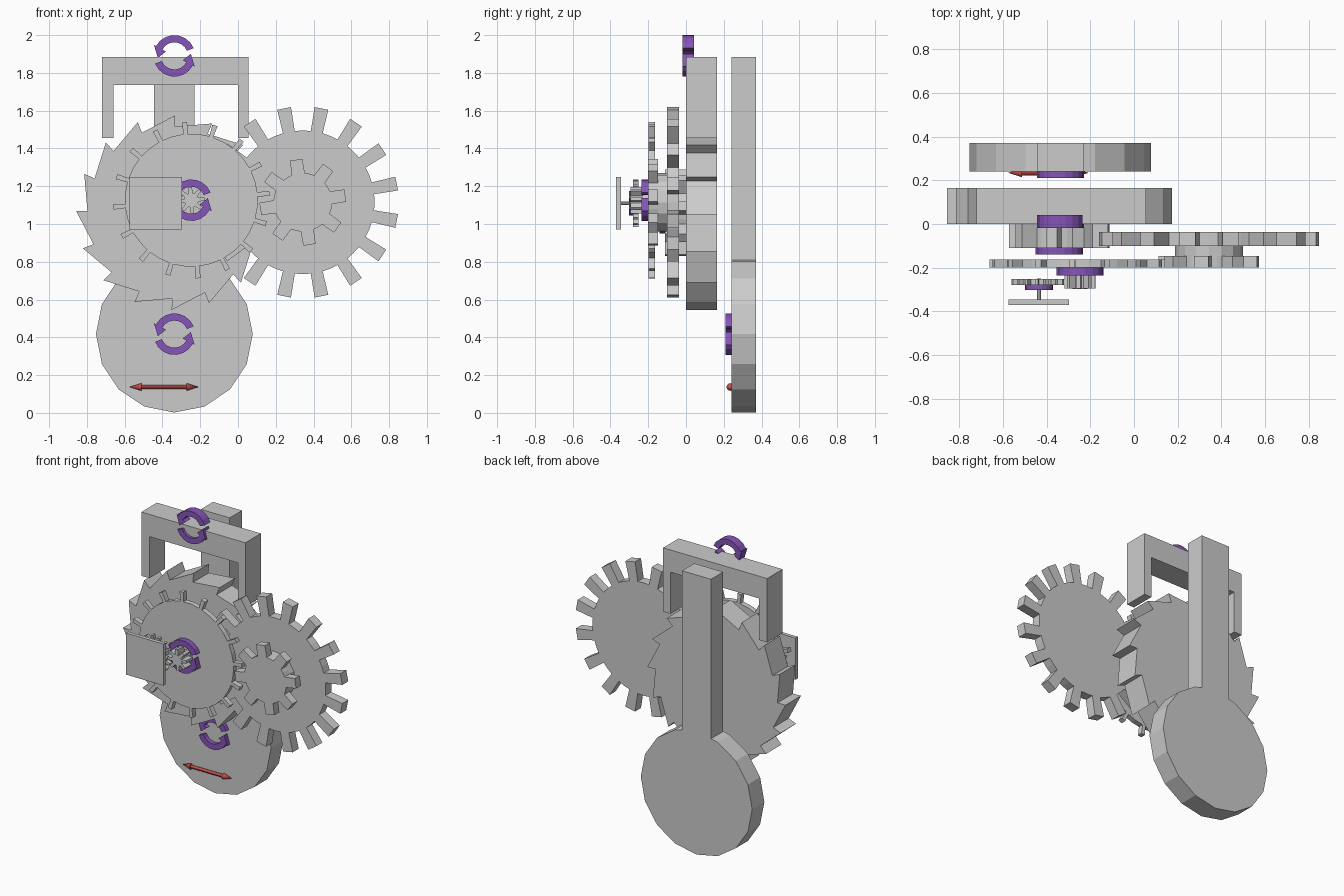
import bpy, bmesh
from math import sin, cos, pi, radians

if "Cube" in bpy.data.objects:
    bpy.data.objects.remove(bpy.data.objects["Cube"])


def material(name, color):
    m = bpy.data.materials.new(name)
    m.diffuse_color = color
    m.use_nodes = True
    m.node_tree.nodes["Principled BSDF"].inputs["Base Color"].default_value = m.diffuse_color
    return m


purple = material("purple", (0.24, 0.09, 0.48, 1))
red = material("red", (0.55, 0.08, 0.07, 1))


def polar(c, r, a):
    return (c[0] + r * cos(a), c[1] + r * sin(a))


def prism(name, outlines, y0, y1, mat=None):
    """Extrude closed x-z outlines from y0 to y1."""
    bm = bmesh.new()
    for pts in outlines:
        f = bm.faces.new([bm.verts.new((x, y0, z)) for x, z in pts])
        ext = bmesh.ops.extrude_face_region(bm, geom=[f])["geom"]
        bmesh.ops.translate(bm, vec=(0, y1 - y0, 0),
                            verts=[v for v in ext if isinstance(v, bmesh.types.BMVert)])
    # keep the front cap when the extrude has consumed it
    bmesh.ops.holes_fill(bm, edges=[e for e in bm.edges if e.is_boundary], sides=0)
    bmesh.ops.recalc_face_normals(bm, faces=bm.faces)
    me = bpy.data.meshes.new(name)
    bm.to_mesh(me)
    bm.free()
    ob = bpy.data.objects.new(name, me)
    bpy.context.collection.objects.link(ob)
    if mat:
        me.materials.append(mat)
    return ob


def disc(name, c, r, y0, y1, n=16):
    return prism(name, [[polar(c, r, 2 * pi * i / n) for i in range(n)]], y0, y1)


def gear(name, c, root, tip, n, root_w, tip_w, start, y0, y1):
    """Spur gear with n straight teeth; widths in units, start angle in degrees."""
    pts, step = [], 2 * pi / n
    for i in range(n):
        a = radians(start) + i * step
        hr, ht = root_w / 2 / root, tip_w / 2 / tip
        pts += [polar(c, root, a - hr), polar(c, tip, a - ht), polar(c, tip, a + ht),
                polar(c, root, a + hr), polar(c, root, a + step / 2)]
    return prism(name, [pts], y0, y1)


def turn_arrow(name, c, y0, y1, s=1.0):
    """Pair of curved arrows showing counter-clockwise rotation."""
    outlines = []
    for k in (0, pi):
        arc = [radians(22 + 130 * i / 7) + k for i in range(8)]
        head = radians(152) + k
        pts = [polar(c, 0.11 * s, a) for a in arc]
        pts += [polar(c, 0.122 * s, head), polar(c, 0.088 * s, radians(187) + k),
                polar(c, 0.05 * s, head)]
        pts += [polar(c, 0.072 * s, a) for a in reversed(arc)]
        outlines.append(pts)
    return prism(name, outlines, y0, y1, purple)


def box(name, x0, x1, z0, z1, y0, y1):
    return prism(name, [[(x0, z0), (x1, z0), (x1, z1), (x0, z1)]], y0, y1)


# Axes of the moving parts (x, z)
bob = (-0.337, 0.417)
escape = (-0.342, 1.06)
large = (0.343, 1.115)
thin = (-0.247, 1.126)
hand = (-0.435, 1.11)

# Pendulum
disc("pendulum_bob", bob, 0.415, 0.24, 0.37)
box("pendulum_rod", -0.445, -0.23, 0.7, 1.885, 0.24, 0.37)

# Anchor that rocks over the escape wheel
prism("anchor", [[(-0.72, 1.885), (-0.72, 1.455), (-0.66, 1.455), (-0.66, 1.735),
                  (0, 1.735), (0, 1.455), (0.055, 1.455), (0.055, 1.885)]], 0, 0.165)

# Escape wheel with saw teeth, and its pinion
teeth = []
for i in range(16):
    a = radians(i * 22.5 - 1)
    teeth += [polar(escape, 0.455, a), polar(escape, 0.515, a)]
prism("escape_wheel", [teeth], 0, 0.165)
gear("escape_pinion", escape, 0.155, 0.23, 8, 0.07, 0.05, 9, -0.11, 0.0)

# Large gear, hub and pinion
gear("large_gear", large, 0.38, 0.508, 16, 0.064, 0.074, 11.25, -0.1, -0.037)
disc("large_gear_hub", large, 0.155, -0.15, -0.095)
gear("large_gear_pinion", large, 0.155, 0.23, 8, 0.07, 0.066, 9, -0.2, -0.147)

# Thin gear and small pinion
gear("thin_gear", thin, 0.352, 0.415, 16, 0.022, 0.028, 5, -0.198, -0.163)
disc("small_pinion_hub", thin, 0.035, -0.297, -0.19)
gear("small_pinion", thin, 0.038, 0.071, 8, 0.022, 0.018, 5, -0.295, -0.227)

# Hand gear, shaft and square dial
gear("hand_gear", hand, 0.098, 0.126, 16, 0.018, 0.014, 5, -0.28, -0.252)
disc("dial_shaft", hand, 0.009, -0.365, -0.25, 8)
box("dial_plate", -0.575, -0.297, 0.97, 1.25, -0.37, -0.345)

# Rotation arrows
turn_arrow("anchor_arrow", (-0.337, 1.89), -0.018, 0.042)
turn_arrow("pendulum_arrow", bob, 0.21, 0.27)
turn_arrow("escape_arrow", escape, -0.14, -0.08)
turn_arrow("thin_gear_arrow", thin, -0.235, -0.175)
turn_arrow("hand_gear_arrow", hand, -0.302, -0.265, 0.6)


# Double-headed swing arrow on the bob
def rod(name, r1, r2, x, length, sign=1):
    bpy.ops.mesh.primitive_cone_add(vertices=12, radius1=r1, radius2=r2, depth=length,
                                    location=(x, 0.234, 0.137), rotation=(0, sign * pi / 2, 0))
    ob = bpy.context.object
    ob.name = name
    ob.data.materials.append(red)
    bpy.ops.object.shade_smooth_by_angle()


rod("swing_arrow_shaft", 0.011, 0.011, -0.392, 0.26)
for side, s in (("left", -1), ("right", 1)):
    rod("swing_arrow_head_" + side, 0.02, 0, -0.392 + s * 0.152, 0.064, s)
